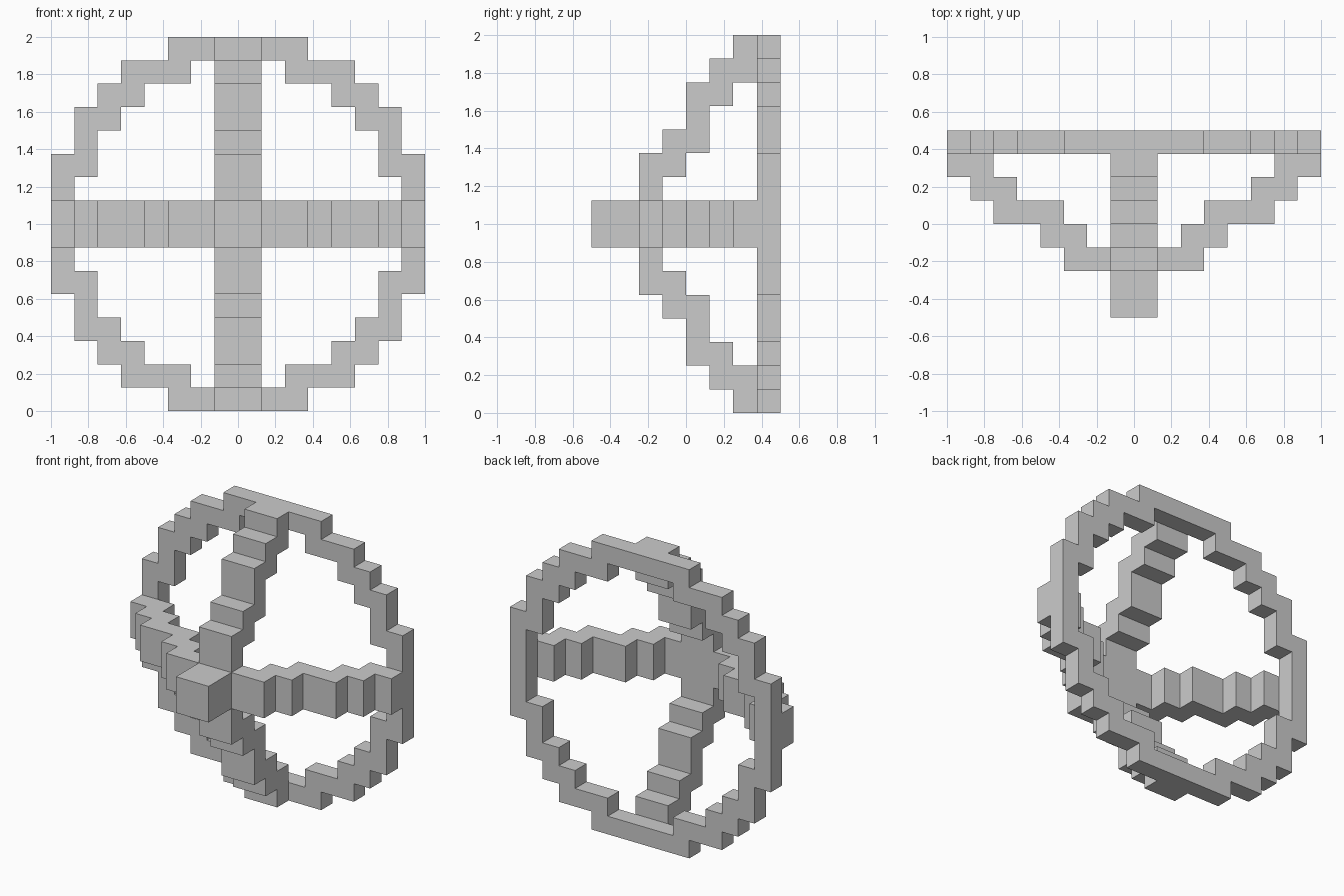
import bpy, bmesh
from math import pi
from mathutils import Matrix, Vector

if "Cube" in bpy.data.objects:
    bpy.data.objects.remove(bpy.data.objects["Cube"])

U = 0.125                      # block size
CENTRE = Vector((0, 0, 1))     # wheel axis height


def band(name, outer, inner, lift, extrude, closed=False, turn=0):
    """Fill the strip between two equal-length paths and extrude it (block units)."""
    bm = bmesh.new()
    a = [bm.verts.new(lift(*p)) for p in outer]
    b = [bm.verts.new(lift(*p)) for p in inner]
    n = len(a)
    faces = []
    for i in range(n if closed else n - 1):
        j = (i + 1) % n
        faces.append(bm.faces.new((a[i], a[j], b[j], b[i])))
    ext = bmesh.ops.extrude_face_region(bm, geom=faces, use_keep_orig=True)
    verts = [v for v in ext["geom"] if isinstance(v, bmesh.types.BMVert)]
    bmesh.ops.translate(bm, verts=verts, vec=extrude)
    bmesh.ops.transform(bm, verts=bm.verts,
                        matrix=Matrix.Translation(CENTRE) @ Matrix.Rotation(turn, 4, 'Y') @ Matrix.Scale(U, 4))
    bmesh.ops.recalc_face_normals(bm, faces=bm.faces)
    mesh = bpy.data.meshes.new(name)
    bm.to_mesh(mesh)
    bm.free()
    ob = bpy.data.objects.new(name, mesh)
    bpy.context.collection.objects.link(ob)
    return ob


def all_quadrants(q):
    """Mirror a quarter path (top to right) into a full loop."""
    r = q[::-1]
    return (q + [(x, -z) for x, z in r] + [(-x, -z) for x, z in q]
            + [(-x, z) for x, z in r])


# Stepped rim: the inner staircase is the outer one moved one block inward
rim = [(3, 8), (3, 7), (5, 7), (5, 6), (6, 6), (6, 5), (7, 5), (7, 3), (8, 3)]
rim_in = [(x - 1, z - 1) for x, z in rim]
band("rim", all_quadrants(rim), all_quadrants(rim_in),
     lambda x, z: (x, 3, z), (0, 1, 0), closed=True)

# Four stepped spokes sloping from the hub back to the rim
front = [(1, -2), (3, -2), (3, -1), (4, -1), (4, 0), (6, 0), (6, 1), (7, 1), (7, 2), (8, 2), (8, 3)]
back = [(1, -1), (2, -1), (2, 0), (3, 0), (3, 1), (5, 1), (5, 2), (6, 2), (6, 3), (7, 3), (7.5, 3)]
for k, side in enumerate(("right", "bottom", "left", "top")):
    band("spoke_" + side, front, back, lambda x, y: (x, y, -1), (0, 0, 2), turn=k * pi / 2)

# Protruding square hub
band("hub", [(-1, -4), (1, -4)], [(-1, -1), (1, -1)],
     lambda x, y: (x, y, -1), (0, 0, 2))
